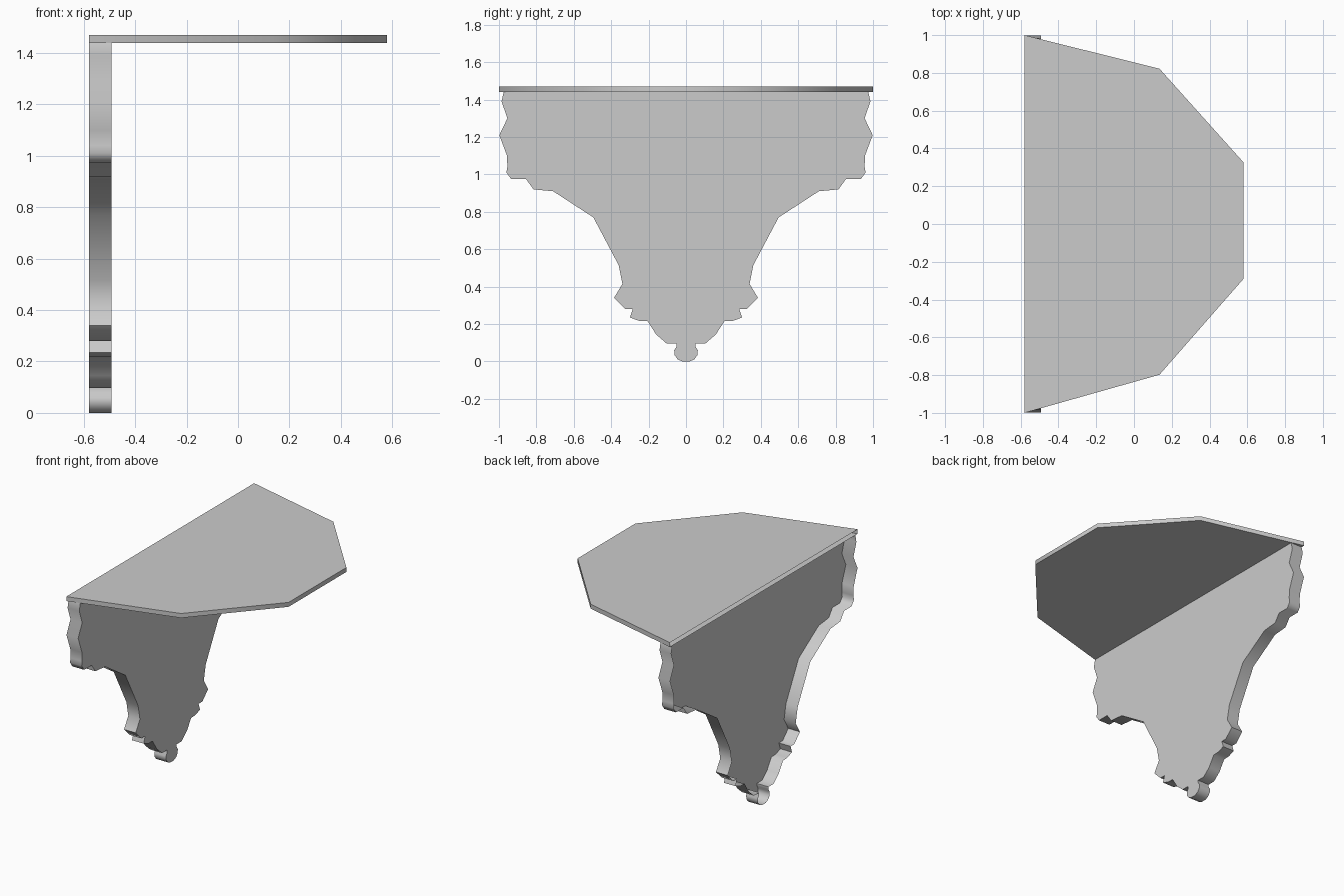
import bpy, bmesh, math
from mathutils import Vector

if "Cube" in bpy.data.objects:
    bpy.data.objects.remove(bpy.data.objects["Cube"])


def prism(name, points, offset, is_open):
    """Extrude a flat outline, leaving out the faces that is_open selects."""
    bm = bmesh.new()
    face = bm.faces.new([bm.verts.new(p) for p in points])
    ext = bmesh.ops.extrude_face_region(bm, geom=[face])
    moved = [v for v in ext["geom"] if isinstance(v, bmesh.types.BMVert)]
    bmesh.ops.translate(bm, verts=moved, vec=Vector(offset))
    bmesh.ops.recalc_face_normals(bm, faces=bm.faces)
    gaps = [f for f in bm.faces if is_open(f)]
    bmesh.ops.delete(bm, geom=gaps, context="FACES_ONLY")
    mesh = bpy.data.meshes.new(name)
    bm.to_mesh(mesh)
    bm.free()
    obj = bpy.data.objects.new(name, mesh)
    bpy.context.collection.objects.link(obj)
    # Soft shading around the rim, crisp front and top edges
    bpy.ops.object.select_all(action="DESELECT")
    obj.select_set(True)
    bpy.context.view_layer.objects.active = obj
    bpy.ops.object.shade_smooth_by_angle(angle=math.radians(60))
    return obj


def against_wall(face):
    return all(v.co.x < -0.579 for v in face.verts)


# Half outline of the carved wall panel (y, z), bottom finial to top
half = [(0.02, 0.0), (0.045, 0.012), (0.062, 0.035), (0.063, 0.06),
        (0.05, 0.08), (0.05, 0.097), (0.105, 0.097), (0.16, 0.145),
        (0.205, 0.215), (0.25, 0.217), (0.30, 0.235), (0.285, 0.28),
        (0.325, 0.28), (0.385, 0.34), (0.34, 0.415), (0.36, 0.515),
        (0.495, 0.77), (0.71, 0.91), (0.815, 0.92), (0.855, 0.975),
        (0.935, 0.975), (0.96, 1.01), (0.955, 1.04), (0.957, 1.10),
        (0.998, 1.21), (0.955, 1.30), (0.986, 1.39), (0.975, 1.44)]
outline = half + [(-y, z) for y, z in reversed(half)]

# Wall panel: front and rim only, open at the back and under the shelf
prism("wall_panel", [(-0.58, y, z) for y, z in outline], (0.087, 0, 0),
      lambda f: against_wall(f) or all(v.co.z > 1.43 for v in f.verts))

# Faceted shelf board, open along the wall
board = [(-0.58, -1.0), (0.135, -0.798), (0.58, -0.29),
         (0.58, 0.326), (0.135, 0.822), (-0.58, 1.0)]
prism("shelf_board", [(x, y, 1.44) for x, y in board], (0, 0, 0.03),
      against_wall)
